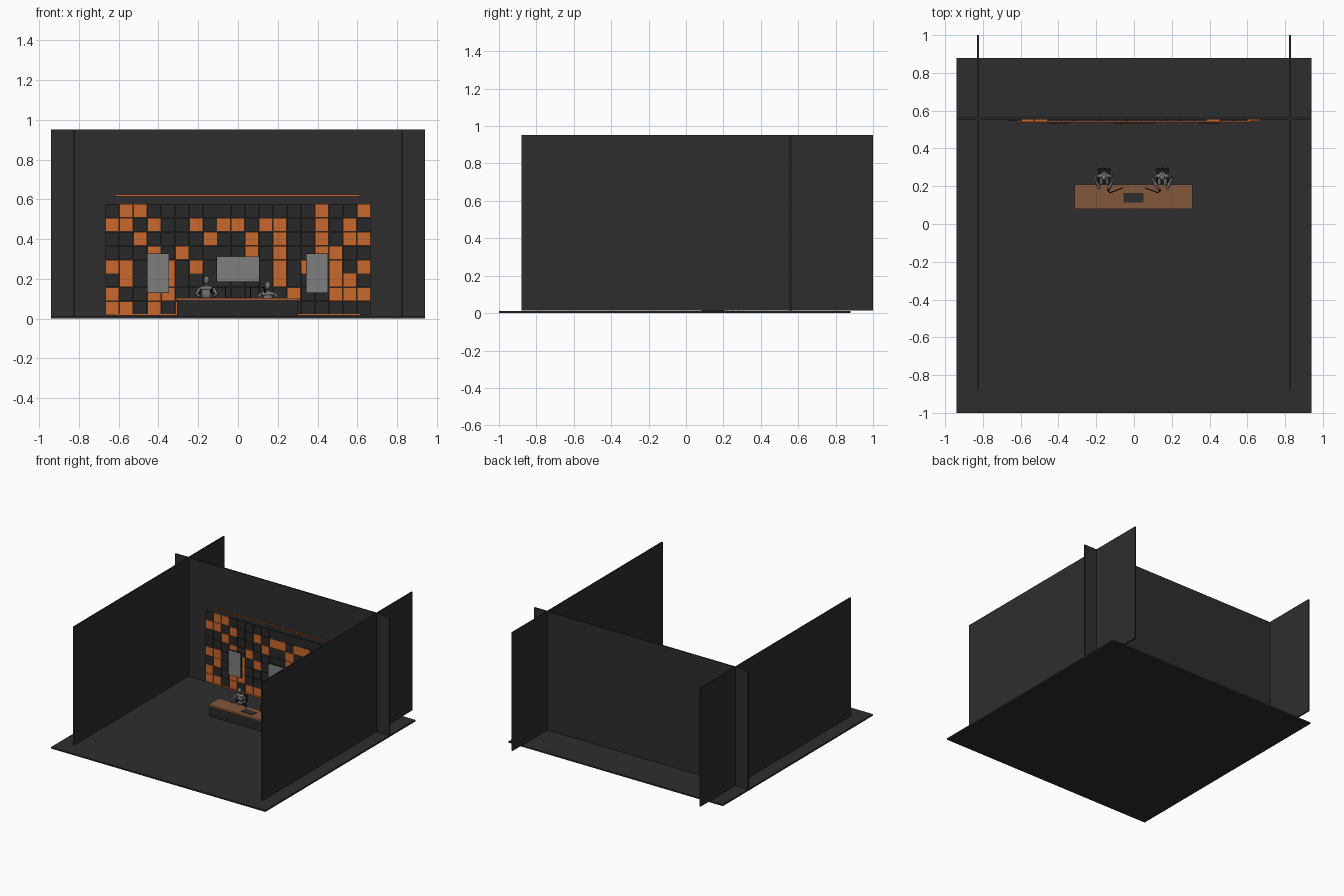
import bpy, bmesh
from mathutils import Vector

cube = bpy.data.objects.get("Cube")
if cube:
    bpy.data.objects.remove(cube)


def material(name, rgb):
    m = bpy.data.materials.new(name)
    m.use_nodes = True
    m.diffuse_color = (*rgb, 1)
    m.node_tree.nodes["Principled BSDF"].inputs["Base Color"].default_value = (*rgb, 1)
    return m


charcoal = material("charcoal", (.027, .027, .027))
dark_tile = material("dark tile", (.022, .022, .022))
orange = material("orange", (.58, .14, .026))
wood = material("wood", (.22, .095, .045))
screen_grey = material("screen grey", (.21, .21, .21))
figure_grey = material("figure grey", (.17, .17, .18))
black = material("black", (.01, .01, .01))


def add_box(bm, lo, hi, index=0):
    """Add a box between two corners to a bmesh."""
    lo, hi = Vector(lo), Vector(hi)
    verts = bmesh.ops.create_cube(bm, size=1)["verts"]
    for v in verts:
        v.co = (lo + hi) / 2 + v.co * (hi - lo)
    for f in {f for v in verts for f in v.link_faces}:
        f.material_index = index


def finish(bm, name, *mats):
    me = bpy.data.meshes.new(name)
    bm.to_mesh(me)
    bm.free()
    ob = bpy.data.objects.new(name, me)
    bpy.context.collection.objects.link(ob)
    for m in mats:
        me.materials.append(m)
    return ob


def box(name, lo, hi, mat):
    bm = bmesh.new()
    add_box(bm, lo, hi)
    return finish(bm, name, mat)


def ball(name, centre, radii, mat):
    bm = bmesh.new()
    bmesh.ops.create_uvsphere(bm, u_segments=16, v_segments=10, radius=1)
    for v in bm.verts:
        v.co = Vector(centre) + v.co * Vector(radii)
    for f in bm.faces:
        f.smooth = True
    return finish(bm, name, mat)


def tube(name, points, radius, mat):
    cu = bpy.data.curves.new(name, "CURVE")
    cu.dimensions = "3D"
    cu.bevel_depth = radius
    cu.bevel_resolution = 2
    cu.use_fill_caps = True
    sp = cu.splines.new("POLY")
    sp.points.add(len(points) - 1)
    for p, co in zip(sp.points, points):
        p.co = (*co, 1)
    cu.materials.append(mat)
    ob = bpy.data.objects.new(name, cu)
    bpy.context.collection.objects.link(ob)
    return ob


# Room shell
box("floor", (-.94, -1, 0), (.94, .88, .012), charcoal)
box("back_wall", (-.94, .554, .012), (.94, .564, .952), charcoal)
for side, s in (("left", 1), ("right", -1)):
    box(side + "_wall", (s * .825 - .005, -.88, .013), (s * .825 + .005, 1, .952), charcoal)

# Tiled feature wall: # marks an orange tile
pattern = [
    ".##............#..#",
    "##.#..#.##.##..#.#.",
    "..#....#..#.#..#.##",
    "...#.#....#.#..##..",
    "##..#.#.....#.#.#.#",
    ".#..#.......#...##.",
    "#..##........#..###",
    "##.#.###...........",
]
bm = bmesh.new()
pitch, gap = .0703, .0012
for r, row in enumerate(pattern):
    for c, mark in enumerate(row):
        x, z = -.668 + c * pitch, .579 - r * pitch
        add_box(bm, (x + gap, .544, z - pitch + gap), (x + pitch - gap, .554, z - gap),
                int(mark == "#"))
finish(bm, "wall_tiles", dark_tile, orange)

# Glowing strips above and below the tiles
for name, z in (("upper_strip", .616), ("lower_strip", .015)):
    box(name, (-.617, .537, z), (.613, .544, z + .008), orange)

# Wall screens with dark casings
for name, x, w, z0, z1 in (("right_screen", -.402, .056, .13, .328),
                           ("centre_screen", 0, .108, .184, .314),
                           ("left_screen", .398, .056, .13, .328)):
    box(name + "_casing", (x - w, .533, z0), (x + w, .544, z1), black)
    box(name, (x - w + .002, .531, z0 + .002), (x + w - .002, .533, z1 - .002), screen_grey)

# Desk
box("desk_top", (-.315, .08, .095), (.31, .21, .104), wood)
box("desk_edge_strip", (-.312, .0785, .097), (.307, .08, .102), orange)
box("desk_front", (-.308, .084, .012), (.303, .094, .095), dark_tile)
for name, x in (("desk_right_side", -.308), ("desk_left_side", .293)):
    box(name, (x, .094, .012), (x + .01, .205, .095), dark_tile)
box("desk_pad", (-.055, .113, .104), (.05, .165, .107), charcoal)


def seated_figure(side, x, lift, s):
    """A figure on a swivel chair with a boom microphone."""
    def at(dx, y, z):
        return (x + dx, y, z + lift)

    # Chair
    box(side + "_chair_seat", at(-.032, .215, .072), at(.032, .285, .082), black)
    box(side + "_chair_back", at(-.036, .287, .09), at(.036, .295, .148), black)
    tube(side + "_chair_spine", [at(0, .27, .074), at(0, .298, .078), at(0, .298, .12)], .004, black)
    tube(side + "_chair_post", [(x, .25, .016), at(0, .25, .074)], .005, black)
    for i, (dx, dy) in enumerate(((1, 0), (-1, 0), (0, 1), (0, -1))):
        tube(f"{side}_chair_foot_{i}", [(x, .25, .022), (x + dx * .032, .25 + dy * .032, .016)], .004, black)

    # Body
    ball(side + "_hips", at(0, .258, .096), (.025, .022, .018), figure_grey)
    ball(side + "_torso", at(0, .256, .128), (.026, .018, .038), figure_grey)
    ball(side + "_shoulders", at(0, .254, .153), (.037, .015, .013), figure_grey)
    tube(side + "_neck", [at(0, .252, .155), at(0, .25, .182)], .007, figure_grey)
    ball(side + "_head", at(0, .246, .194), (.014, .017, .02), figure_grey)

    # Limbs
    for part, d in (("outer", s), ("inner", -s)):
        tube(f"{side}_{part}_arm", [at(d * .036, .254, .153), at(d * .05, .242, .122),
                                    (x + d * .03, .2, .112)], .008, figure_grey)
        ball(f"{side}_{part}_elbow", at(d * .05, .242, .122), (.009, .009, .009), figure_grey)
        ball(f"{side}_{part}_hand", (x + d * .028, .195, .112), (.008, .011, .006), figure_grey)
        tube(f"{side}_{part}_leg", [at(d * .014, .255, .09), (x + d * .017, .2, .082),
                                    (x + d * .017, .196, .025)], .01, figure_grey)
        ball(f"{side}_{part}_foot", (x + d * .017, .188, .019), (.009, .018, .007), figure_grey)

    # Microphone on its boom
    tube(side + "_mic_boom", [(s * .062, .19, .104), (s * .062, .19, .16),
                              (s * .128, .165, .158), (s * .136, .176, .14)], .003, black)
    tube(side + "_mic", [(s * .136, .176, .147), (s * .136, .18, .13)], .006, black)


seated_figure("right", -.158, 0, -1)
seated_figure("left", .15, -.027, 1)
